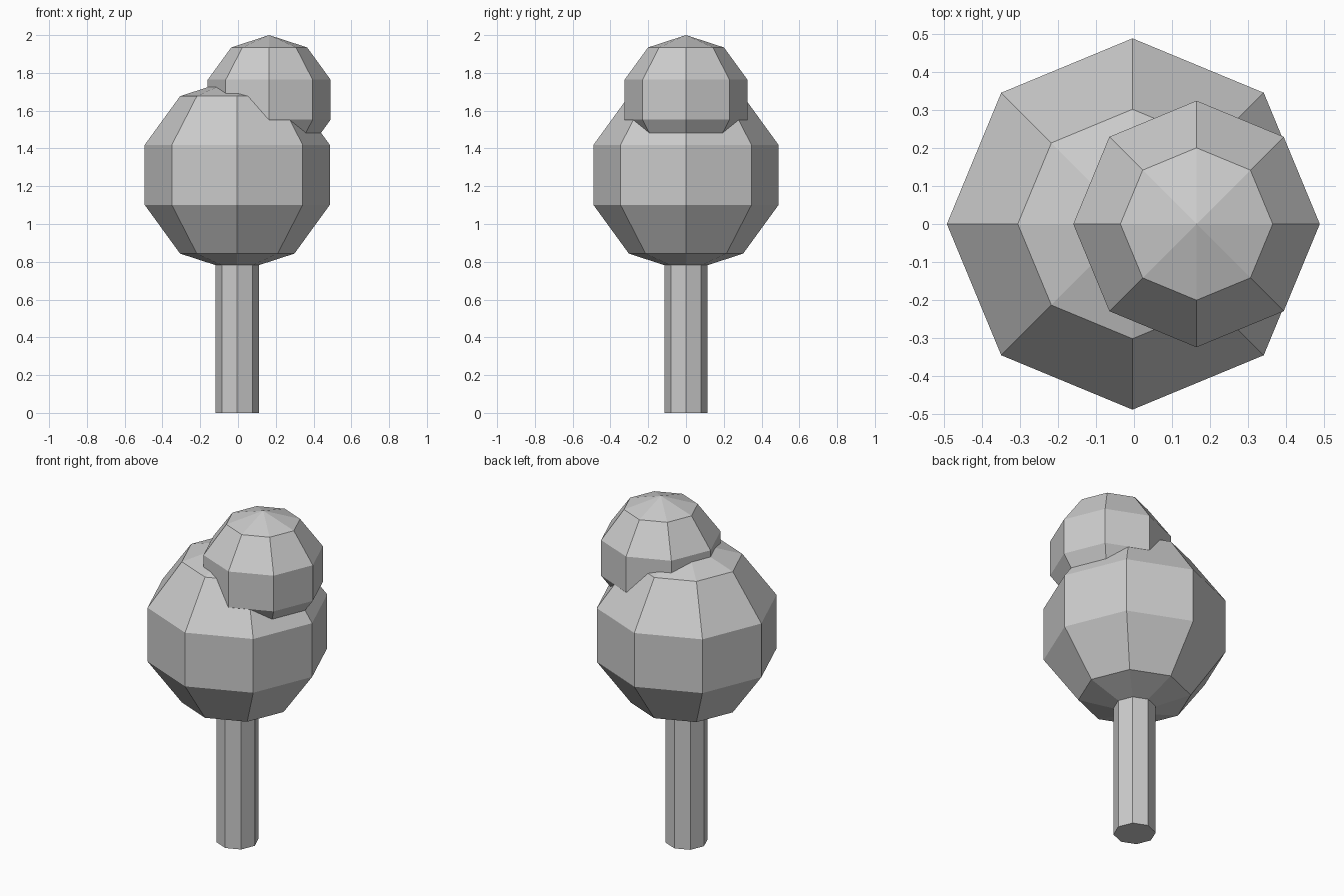
import bpy

if "Cube" in bpy.data.objects:
    bpy.data.objects.remove(bpy.data.objects["Cube"])

grey = bpy.data.materials.new("plain grey")
grey.diffuse_color = (0.6, 0.6, 0.6, 1)
grey.use_nodes = True
grey.node_tree.nodes["Principled BSDF"].inputs["Base Color"].default_value = grey.diffuse_color


def finish(name):
    ob = bpy.context.object
    ob.name = name
    ob.data.materials.append(grey)
    return ob


def foliage(name, x, z, radius):
    # faceted ball: eight sides, five bands, corners on the x and y axes
    bpy.ops.mesh.primitive_uv_sphere_add(
        segments=8, ring_count=5, radius=radius, location=(x, 0, z))
    return finish(name)


# trunk, running up into the lower foliage
bpy.ops.mesh.primitive_cylinder_add(
    vertices=8, radius=0.114, depth=0.9, location=(-0.004, 0, 0.45))
finish("trunk")

# large crown with a smaller one set off to the side
foliage("lower_foliage", -0.004, 1.26, 0.515)
foliage("upper_foliage", 0.165, 1.658, 0.342)
